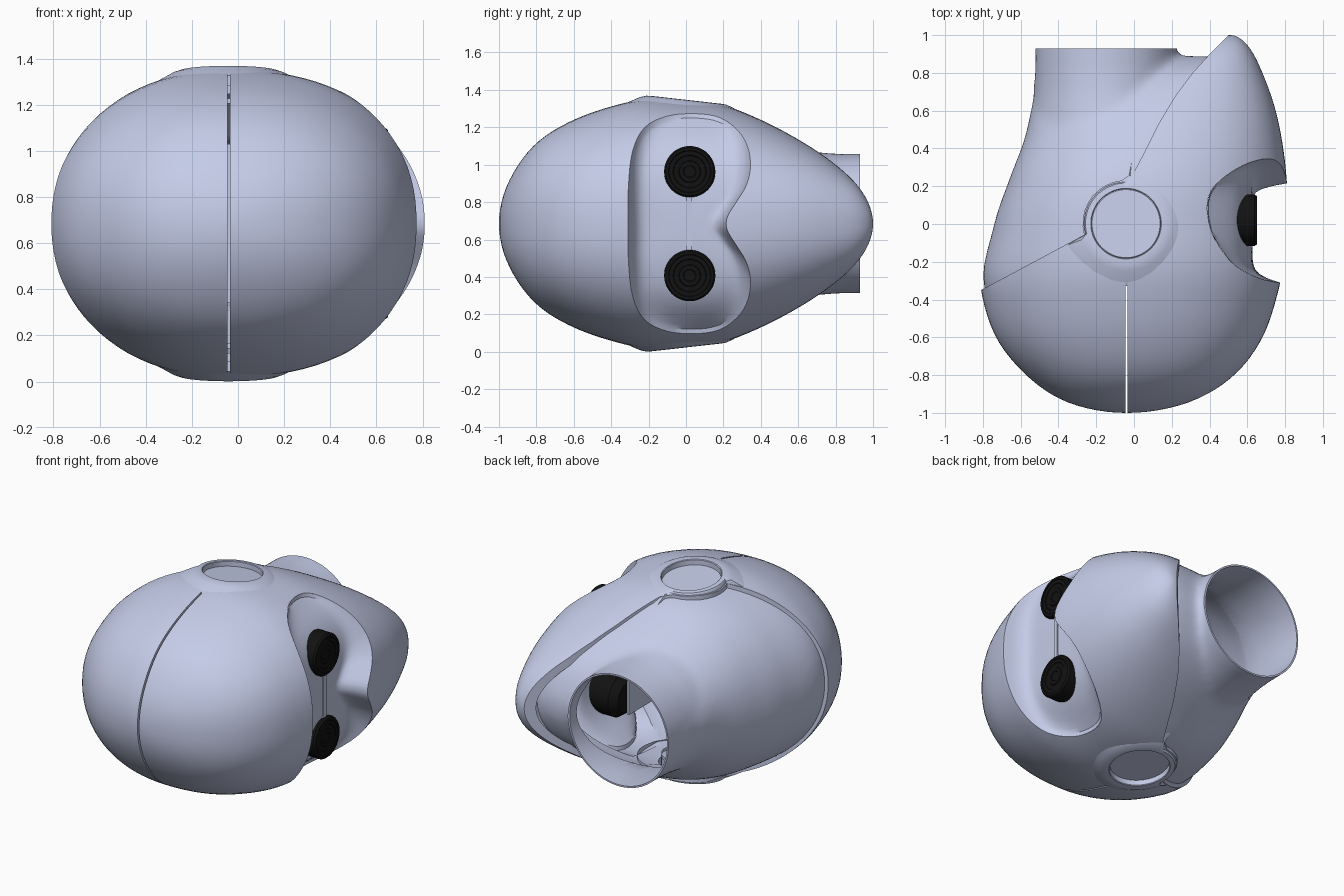
import bpy, bmesh, math
from mathutils import Vector

if "Cube" in bpy.data.objects:
    bpy.data.objects.remove(bpy.data.objects["Cube"])

CZ = 0.685          # mid height, the head is mirrored about it
POW_R, POW_L = 2.28, 2.12   # section roundness, face side and nape side
EAR = (-0.042, 0.002)


def material(name, rgb):
    m = bpy.data.materials.new(name)
    m.diffuse_color = (*rgb, 1)
    m.use_nodes = True
    m.node_tree.nodes["Principled BSDF"].inputs["Base Color"].default_value = m.diffuse_color
    return m


SHELL = material("pale blue grey", (0.58, 0.63, 0.84))
BLACK = material("black", (0.006, 0.006, 0.006))


def make(name, bm, mat=SHELL):
    bmesh.ops.recalc_face_normals(bm, faces=bm.faces)
    me = bpy.data.meshes.new(name)
    bm.to_mesh(me)
    bm.free()
    me.materials.append(mat)
    ob = bpy.data.objects.new(name, me)
    bpy.context.collection.objects.link(ob)
    return ob


def activate(ob):
    bpy.ops.object.select_all(action='DESELECT')
    ob.select_set(True)
    bpy.context.view_layer.objects.active = ob


def modify(ob, kind, **props):
    activate(ob)
    mod = ob.modifiers.new("step", kind)
    for key, value in props.items():
        setattr(mod, key, value)
    bpy.ops.object.modifier_apply(modifier=mod.name)


def boolean(ob, other, op='DIFFERENCE'):
    modify(ob, 'BOOLEAN', object=other, operation=op, solver='EXACT')
    bpy.data.objects.remove(other)


def rings_mesh(rings, closed_ends=True):
    """Skin closed rings; a ring of one point is a pole."""
    bm = bmesh.new()
    vs = [[bm.verts.new(p) for p in r] for r in rings]
    for a, b in zip(vs, vs[1:]):
        n = max(len(a), len(b))
        for i in range(n):
            j = (i + 1) % n
            if len(a) == 1:
                bm.faces.new((a[0], b[i], b[j]))
            elif len(b) == 1:
                bm.faces.new((a[i], a[j], b[0]))
            else:
                bm.faces.new((a[i], a[j], b[j], b[i]))
    if closed_ends:
        for r in (vs[0], vs[-1]):
            if len(r) > 2:
                bm.faces.new(r)
    return bm


def prism(name, pts, lo, hi, axis='z'):
    if axis == 'z':
        rings = [[(a, b, h) for a, b in pts] for h in (lo, hi)]
    else:
        rings = [[(h, a, b) for a, b in pts] for h in (lo, hi)]
    return make(name, rings_mesh(rings))


def box(name, lo, hi):
    return prism(name, [(lo[0], lo[1]), (hi[0], lo[1]), (hi[0], hi[1]), (lo[0], hi[1])], lo[2], hi[2])


def hermite(ts, vs, t):
    n = len(ts)
    i = max(k for k in range(n - 1) if ts[k] <= t or k == 0)
    def slope(k):
        a, b = max(k - 1, 0), min(k + 1, n - 1)
        return (vs[b] - vs[a]) / (ts[b] - ts[a])
    d = ts[i + 1] - ts[i]
    u = (t - ts[i]) / d
    return ((2*u**3 - 3*u*u + 1) * vs[i] + (u**3 - 2*u*u + u) * d * slope(i)
            + (3*u*u - 2*u**3) * vs[i + 1] + (u**3 - u*u) * d * slope(i + 1))


class Body:
    """Sections along y: left edge, crest, right edge, half height."""
    def __init__(self, keys):
        self.y0, self.y1 = keys[0][0], keys[-1][0]
        self.ts = [self.to_t(k[0]) for k in keys]
        self.cols = [list(c) for c in zip(*keys)][1:]

    def to_t(self, y):
        u = (2 * y - self.y0 - self.y1) / (self.y1 - self.y0)
        return math.acos(max(-1, min(1, -u)))

    def at(self, t):
        return [hermite(self.ts, c, t) for c in self.cols]

    def right_x(self, y, z):
        _, c, r, h = self.at(self.to_t(y))
        return c + (r - c) * max(0, 1 - (abs(z) / h) ** POW_R) ** (1 / POW_R)

    def solid(self, name, inset=0.0, n=56, m=96):
        rings = []
        for k in range(n + 1):
            t = math.pi * k / n
            l, c, r, h = self.at(t)
            y = (self.y0 + self.y1) / 2 - math.cos(t) * (self.y1 - self.y0) / 2
            y *= 1 - inset
            if k in (0, n):
                rings.append([(c, y, CZ)])
                continue
            s, ring = 1 - inset / 0.65, []
            for i in range(m):
                a = math.tau * i / m
                ca, sa = math.cos(a), math.sin(a)
                w, p = (r - c, POW_R) if ca > 0 else (c - l, POW_L)
                q = (abs(ca) ** p + abs(sa) ** p) ** (-1 / p)
                ring.append((c + s * w * q * ca, y, CZ + s * h * q * sa))
            rings.append(ring)
        return make(name, rings_mesh(rings))


head = Body([(-1, -.04, -.04, -.04, 0), (-.94, -.36, -.04, .3, .24), (-.8, -.57, -.04, .53, .43),
             (-.6, -.73, -.04, .68, .555), (-.35, -.81, -.04, .765, .64), (-.2, -.81, -.04, .79, .665),
             (0, -.81, -.04, .805, .657), (.2, -.8, -.03, .81, .632), (.4, -.7, .07, .79, .555),
             (.6, -.5, .18, .75, .45), (.8, -.2, .31, .68, .315), (.92, .1, .42, .62, .2), (1, .51, .51, .51, 0)])
nape = Body([(-1, -.04, -.04, -.04, 0), (-.8, -.5, -.04, .4, .4), (-.35, -.79, -.04, .7, .615),
             (0, -.74, -.04, .7, .635), (.25, -.655, 0, .7, .6), (.45, -.58, .08, .7, .51),
             (.65, -.535, .2, .68, .395), (.8, -.49, .28, .58, .255), (.86, -.2, .33, .5, .14), (.89, .36, .36, .36, 0)])

# Face and skull shell, with the rear region cut away along the seam
face = head.solid("face_and_skull_shell")
boolean(face, head.solid("cavity", 0.05))
arc = [(EAR[0] + .23 * math.cos(a), EAR[1] + .23 * math.sin(a))
       for a in [math.radians(195 - 11 * k) for k in range(10)]]
seam = [(-1.2, -.54), (-.81, -.35)] + arc + [(.0, .275), (.055, .38), (.13, .53), (.22, .68), (.31, .8),
                                            (.415, .915), (.5, 1.0), (.52, 1.2), (-1.2, 1.2)]
boolean(face, prism("rear_cutter", seam, -.3, 1.7))

# Skull centre slit
boolean(face, box("slit_cutter", (-.046, -1.2, -.3), (-.034, -.15, 1.7)))

# Visor opening outline, mirrored about mid height
half = [(-.31, 0), (-.308, .2), (-.285, .39), (-.22, .515), (-.1, .575), (.05, .588), (.18, .567), (.275, .5),
        (.33, .41), (.345, .3), (.32, .2), (.265, .11), (.225, .045), (.215, 0)]
loop = half + [(y, -z) for y, z in half[-2:0:-1]]
outline = []
for i in range(len(loop)):
    p0, p1, p2, p3 = [Vector(loop[(i + k) % len(loop)]) for k in (-1, 0, 1, 2)]
    for u in (0, .25, .5, .75):
        outline.append(.5 * (2*p1 + (p2 - p0)*u + (2*p0 - 5*p1 + 4*p2 - p3)*u*u + (3*p1 - p0 - 3*p2 + p3)*u**3))
boolean(face, prism("visor_cutter", [(p.x, p.y + CZ) for p in outline], .25, 1.3, 'x'))


# Recessed visor surface
def floor_x(y, z):
    return min(.628 - .08 * (abs(z) / .42) ** 3, head.right_x(y, z) - .04)


rings = [[(floor_x(0, 0), 0, CZ)]]
for s, w in [(.2, 0), (.4, 0), (.6, 0), (.7, .03), (.78, .1), (.85, .24), (.92, .5), (.96, .72), (1.0, 1)]:
    rings.append([(floor_x(p.x * s, p.y * s) * (1 - w) + head.right_x(p.x, p.y) * w,
                   p.x * s, CZ + p.y * s) for p in outline])
visor = make("visor_recess", rings_mesh(rings, False))


# Nape shell blended into the neck tube, then hollowed
def neck(name, inset, end):
    secs = [(.05, -.1, .46), (.25, -.11, .465), (.4, -.12, .445), (.55, -.135, .408), (.7, -.145, .382),
            (.82, -.15, .373), (end, -.15, .371)]
    return make(name, rings_mesh([[(c + (r - inset) * math.cos(math.tau * i / 72), y,
                                    CZ + (r - inset) * math.sin(math.tau * i / 72)) for i in range(72)]
                                  for y, c, r in secs]))


rear = nape.solid("nape_and_neck_shell")
boolean(rear, neck("neck", 0, 1.2), 'UNION')
modify(rear, 'REMESH', mode='VOXEL', voxel_size=.022)
modify(rear, 'SMOOTH', factor=.5, iterations=14)
boolean(rear, nape.solid("cavity", 0.035))
boolean(rear, neck("bore", .012, 1.4))
keep = [(-1.2, -.62), (-.81, -.43), (-.2, -.15), (.03, 0), (.1, .2), (.2, .4), (.32, .6), (.46, .8),
        (.57, .93), (-1.2, .93)]
boolean(rear, prism("keep_region", keep, -.3, 1.7), 'INTERSECT')

# Ear openings, rims and recessed discs on both sides
for shell in (face, rear):
    circle = [(EAR[0] + .2 * math.cos(math.tau * i / 64), EAR[1] + .2 * math.sin(math.tau * i / 64))
              for i in range(64)]
    boolean(shell, prism("ear_cutter", circle, -.3, 1.7))


def lathe_ear(name, profile, side):
    rings = []
    for r, d in profile:
        ring = []
        for i in range(72 if r else 1):
            a = math.tau * i / 72
            # the flare stops short along the rear seam
            q = min(r, .222) if 87 < math.degrees(a) < 198 else r
            x, y = EAR[0] + q * math.cos(a), EAR[1] + q * math.sin(a)
            ring.append((x, y, CZ + side * (.662 - .1125 * y + d)))
        rings.append(ring)
    return make(name, rings_mesh(rings, False))


parts = [face, rear, visor]
for side, tag in ((1, "upper"), (-1, "lower")):
    parts.append(lathe_ear(tag + "_ear_rim", [(.183, -.12), (.183, -.004), (.187, 0), (.215, -.002), (.25, -.014),
                                              (.33, -.058), (.33, -.1)], side))
    parts.append(lathe_ear(tag + "_ear_disc", [(0, -.035), (.18, -.035), (.184, -.04), (.184, -.1), (0, -.1)], side))

# Eyes: stepped round lenses
for side, tag in ((1, "upper"), (-1, "lower")):
    prof = [(0, .643), (.03, .643), (.034, .646), (.055, .646), (.059, .641), (.085, .643), (.089, .647),
            (.11, .647), (.114, .65), (.128, .65), (.137, .638), (.137, .47), (.1, .42), (0, .42)]
    bm = rings_mesh([[(x, .02 + r * math.cos(math.tau * i / 48), CZ + side * .278 + r * math.sin(math.tau * i / 48))
                      for i in range(48 if r else 1)] for r, x in prof])
    parts.append(make(tag + "_eye", bm, BLACK))

# Strip between the eyes and inner mounting plates
box("eye_bridge_strip", (.6, .0, CZ - .145), (.634, .03, CZ + .145))
box("eye_mounting_plate", (.4, -.22, .3), (.415, .03, 1.07))
box("inner_bracket", (-.1, -.2, .34), (.26, -.185, 1.03))

for ob in parts:
    activate(ob)
    bpy.ops.object.shade_smooth_by_angle(angle=math.radians(32))
